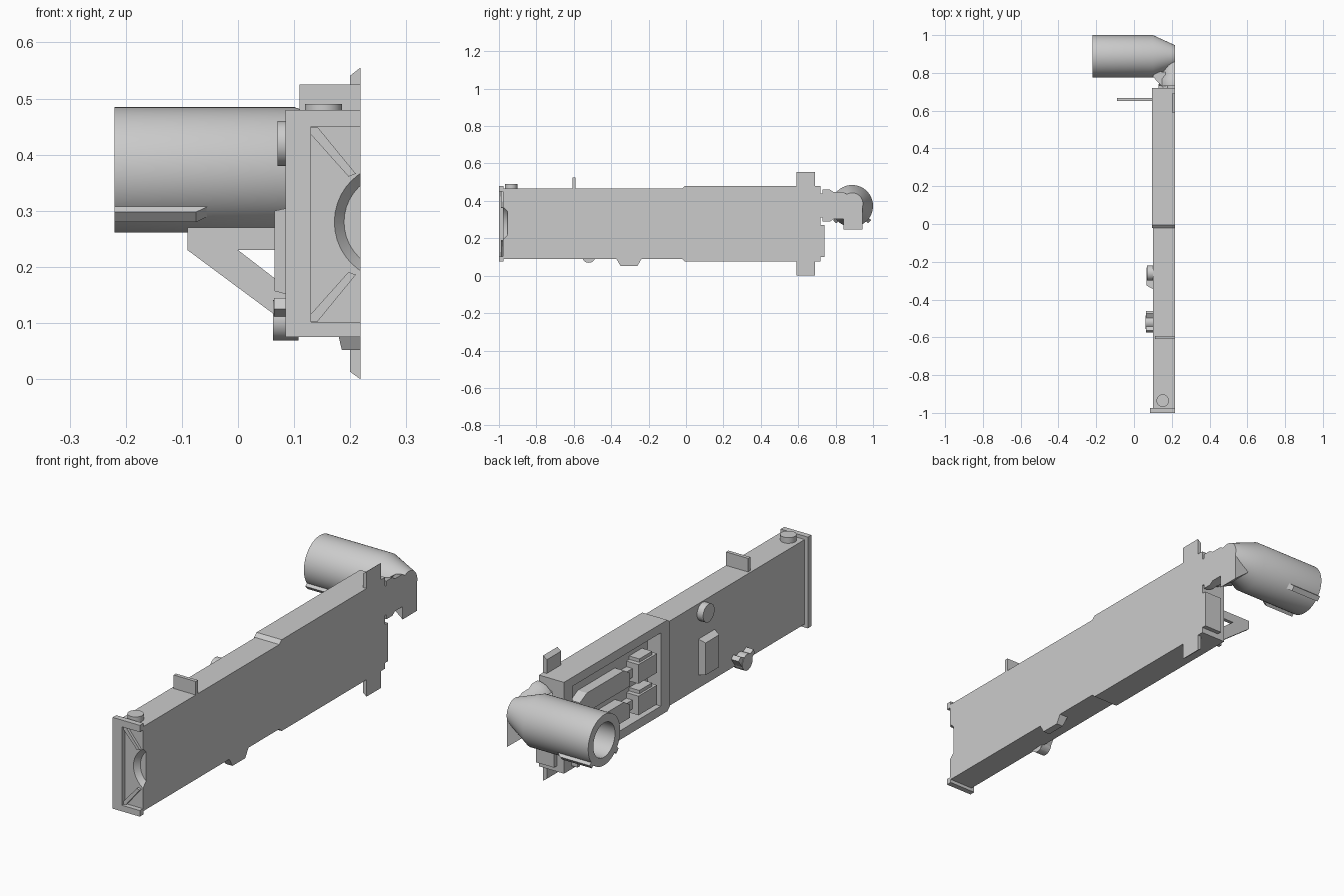
import bpy, bmesh, math
from mathutils import Vector, Matrix

cube = bpy.data.objects.get("Cube")
if cube:
    bpy.data.objects.remove(cube, do_unlink=True)

grey = bpy.data.materials.new("plain grey")
grey.use_nodes = True
colour = (0.6, 0.6, 0.6, 1)
grey.diffuse_color = colour
grey.node_tree.nodes["Principled BSDF"].inputs["Base Color"].default_value = colour

SIDE = 0.218  # flat cut side of the model


def finish(name, bm, smooth=False):
    bmesh.ops.recalc_face_normals(bm, faces=bm.faces)
    mesh = bpy.data.meshes.new(name)
    bm.to_mesh(mesh)
    bm.free()
    mesh.materials.append(grey)
    obj = bpy.data.objects.new(name, mesh)
    bpy.context.collection.objects.link(obj)
    if smooth:
        bpy.ops.object.select_all(action="DESELECT")
        obj.select_set(True)
        bpy.context.view_layer.objects.active = obj
        bpy.ops.object.shade_smooth_by_angle(angle=math.radians(35))
    return obj


def prism(name, axis, points, lo, hi):
    """Extrude a 2D outline along an axis; points use the other two axes in order."""
    bm = bmesh.new()
    verts = []
    for p in points:
        co = list(p)
        co.insert(axis, lo)
        verts.append(bm.verts.new(co))
    face = bm.faces.new(verts)
    res = bmesh.ops.extrude_face_region(bm, geom=[face])
    shift = Vector((0, 0, 0))
    shift[axis] = hi - lo
    new = [g for g in res["geom"] if isinstance(g, bmesh.types.BMVert)]
    bmesh.ops.translate(bm, verts=new, vec=shift)
    return finish(name, bm)


def box(name, x0, x1, y0, y1, z0, z1):
    return prism(name, 2, [(x0, y0), (x1, y0), (x1, y1), (x0, y1)], z0, z1)


def lathe(name, axis, centre, profile, angle=2 * math.pi, steps=40):
    """Revolve (position, radius) pairs round an axis through centre."""
    bm = bmesh.new()
    direction = Vector([float(i == axis) for i in range(3)])
    radial = Vector((0, 0, 1)) if axis < 2 else Vector((1, 0, 0))
    verts = [bm.verts.new(Vector(centre) + direction * t + radial * r) for t, r in profile]
    edges = [bm.edges.new(pair) for pair in zip(verts, verts[1:])]
    bmesh.ops.spin(bm, geom=verts + edges, cent=centre, axis=direction,
                   angle=angle, steps=steps)
    bmesh.ops.remove_doubles(bm, verts=bm.verts, dist=1e-5)
    if angle != 2 * math.pi:
        bmesh.ops.holes_fill(bm, edges=[e for e in bm.edges if e.is_boundary])
    return finish(name, bm, True)


def cut(target, cutter):
    mod = target.modifiers.new("cut", "BOOLEAN")
    mod.operation = "DIFFERENCE"
    mod.solver = "EXACT"
    mod.object = cutter
    cutter.hide_render = True
    cutter.hide_viewport = True
    cutter.display_type = "WIRE"


# Long body: slim front half, with a round bevelled socket in its end
front_body = box("front_body", 0.10, SIDE, -0.978, -0.01, 0.09, 0.465)
socket = lathe("socket_cutter", 1, (0.276, 0, 0.28),
               [(-1.02, 0), (-1.02, 0.136), (-0.955, 0.087), (-0.955, 0)])
cut(front_body, socket)

# Front flange: three bars round the shallow end recess
box("flange_side", 0.085, 0.13, -1, -0.975, 0.075, 0.48)
for label, z0, z1 in (("top", 0.45, 0.48), ("bottom", 0.075, 0.102)):
    box("flange_" + label, 0.13, SIDE, -1, -0.975, z0, z1)

# Diagonal ribs in the recess, mirrored about the middle height
for label, s in (("upper", 1), ("lower", -1)):
    rib = [(0.13, 0.173), (0.142, 0.173), (0.21, 0.09), (0.197, 0.085), (0.13, 0.16)]
    prism("recess_rib_" + label, 1, [(x, 0.276 + s * z) for x, z in rib], -0.99, -0.975)

# Thicker rear half with an open framed compartment
rear_body = prism("rear_body", 0, [(-0.022, 0.09), (-0.005, 0.075), (0.72, 0.075),
                                   (0.72, 0.48), (-0.005, 0.48), (-0.022, 0.465)], 0.095, SIDE)
cut(rear_body, box("compartment_cutter", 0.05, 0.16, 0.04, 0.66, 0.115, 0.44))
box("rear_plate", 0.13, SIDE, 0.715, 0.74, 0.1, 0.27)

# Blocks inside the compartment: two rows with stepped lids
for row, z in (("upper", 0.27), ("lower", 0.13)):
    box(row + "_short_block", 0.10, 0.165, 0.06, 0.19, z, z + 0.085)
    box(row + "_short_lid", 0.11, 0.165, 0.08, 0.17, z + 0.08, z + 0.1)
    prism(row + "_long_block", 0, [(0.23, z), (0.58, z), (0.58, z + 0.06), (0.53, z + 0.085),
                                   (0.27, z + 0.085), (0.23, z + 0.06)], 0.115, 0.165)
    box(row + "_link", 0.13, 0.165, 0.18, 0.24, z + 0.02, z + 0.06)

# Tall locating tab crossing the body, slanted at both ends
prism("locating_tab", 1, [(0.2, 0.013), (SIDE, 0), (SIDE, 0.555), (0.2, 0.541)], 0.59, 0.69)

# Small parts on the top and underside
lathe("top_button", 2, (0.152, -0.935, 0), [(0.45, 0), (0.45, 0.033), (0.49, 0.033), (0.49, 0)])
box("top_fin", 0.11, SIDE, -0.608, -0.592, 0.46, 0.525)
bump = prism("bottom_bump", 0, [(-0.375, 0.095), (-0.35, 0.052), (-0.26, 0.052),
                                (-0.235, 0.095)], 0.175, SIDE)
for v in bump.data.vertices:
    if v.co.z < 0.06 and v.co.x < 0.2:
        v.co.x += 0.01

# Controls on the open side
lathe("round_button", 0, (0, -0.26, 0.42),
      [(0.12, 0), (0.12, 0.04), (0.07, 0.04), (0.07, 0)])
side_block = box("side_block", 0.065, 0.11, -0.35, -0.23, 0.145, 0.31)
for v in side_block.data.vertices:
    if v.co.x < 0.1:
        v.co.z += 0.012 if v.co.z < 0.2 else -0.01
        v.co.y += 0.025 if v.co.y < -0.3 else 0
lathe("selector_hub", 0, (0, -0.52, 0.105),
      [(0.108, 0), (0.108, 0.036), (0.062, 0.036), (0.062, 0)], steps=24)
prism("selector_lever", 0, [(-0.575, 0.125), (-0.5, 0.075), (-0.46, 0.13),
                            (-0.475, 0.145), (-0.52, 0.12), (-0.565, 0.145)], 0.064, 0.11)

# Triangular bracket made of three bars
for label, pts in (
        ("top", [(-0.09, 0.27), (-0.09, 0.23), (0.1, 0.23), (0.1, 0.27)]),
        ("brace", [(-0.09, 0.23), (0.0, 0.23), (0.065, 0.18), (0.065, 0.115)]),
        ("root", [(0.065, 0.09), (0.1, 0.09), (0.1, 0.23), (0.065, 0.23)])):
    prism("bracket_" + label, 1, pts, 0.65, 0.667)

# Hollow rear tube with a tapered closed end
tube = lathe("rear_tube", 0, (0, 0.888, 0.373),
             [(0.08, 0), (0.08, 0.076), (-0.22, 0.076), (-0.22, 0.112),
              (0.1, 0.112), (SIDE, 0.058), (SIDE, 0)], steps=56)
for v in tube.data.vertices:
    if v.co.x > 0.2:
        v.co.z += 0.012

# Two guide rails along the lower quarters of the tube
for label, s in (("front", -1), ("back", 1)):
    rail = prism("tube_rail_" + label, 1,
                 [(-0.22, -0.126), (-0.075, -0.126), (-0.04, -0.1), (-0.22, -0.1)],
                 -0.012, 0.012)
    turn = Matrix.Rotation(-s * math.radians(48), 4, "X")
    rail.data.transform(Matrix.Translation((0, 0.888, 0.373)) @ turn)

# Wedge hanging below the tapered end
prism("tube_wedge", 1, [(SIDE, 0.246), (SIDE, 0.385), (0.13, 0.36), (0.15, 0.3)], 0.843, 0.943)

# Half-round neck joining the tube to the body, with slanted webs
neck = lathe("neck", 1, (SIDE, 0, 0.375),
             [(0.7, 0), (0.7, 0.065), (0.73, 0.065), (0.73, 0.085), (0.77, 0.085),
              (0.79, 0.072), (0.84, 0.072), (0.88, 0.05), (0.88, 0)],
             angle=-math.pi, steps=20)
for z in (0.325, 0.365, 0.405):
    prism("neck_web", 2, [(0.155, 0.72), (0.1, 0.78), (0.11, 0.81), (0.2, 0.8), (0.2, 0.72)],
          z, z + 0.02)
